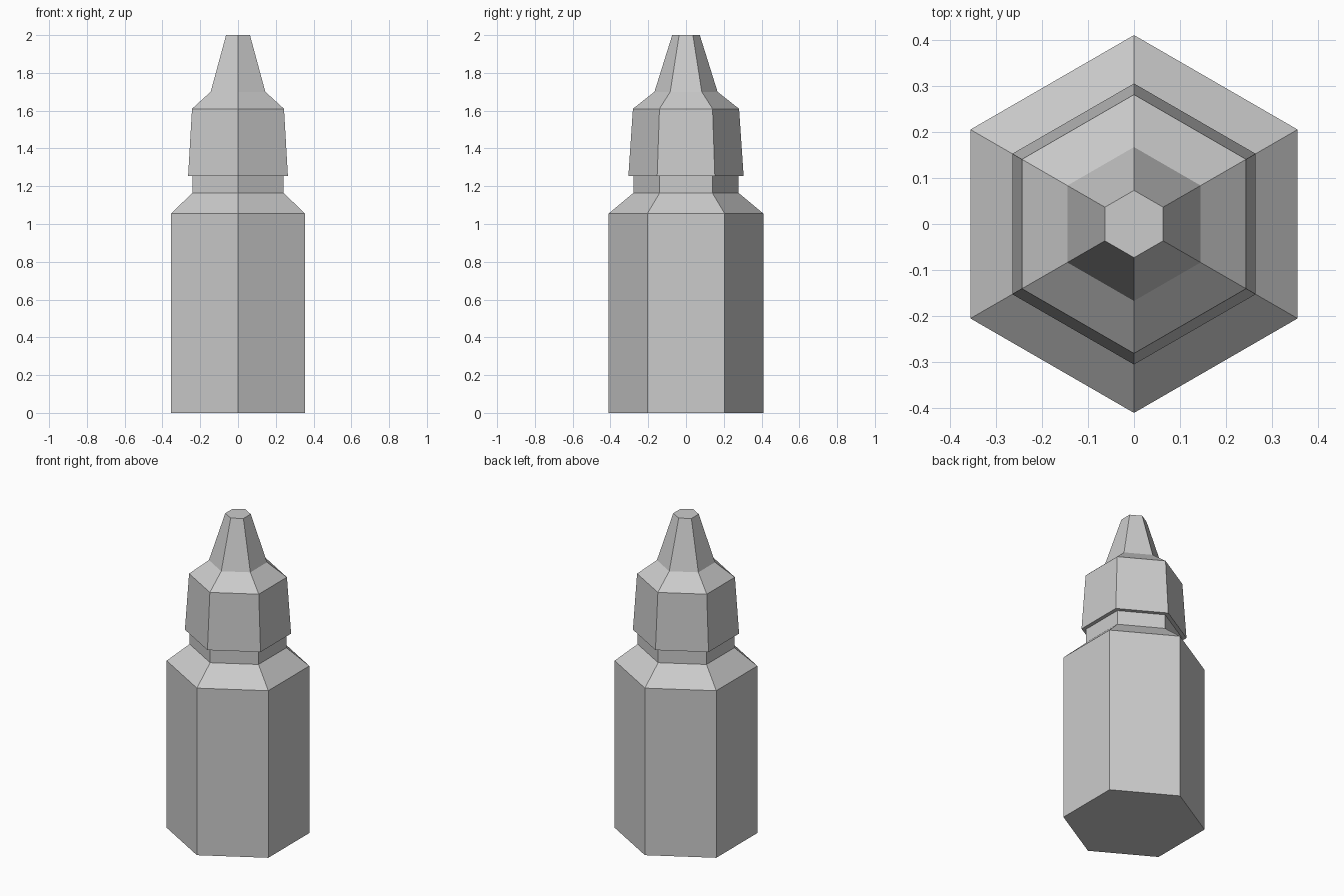
import bpy, bmesh
from math import pi, sin, cos

SIDES = 6

cube = bpy.data.objects.get("Cube")
if cube:
    bpy.data.objects.remove(cube, do_unlink=True)

grey = bpy.data.materials.new("plain_grey")
grey.use_nodes = True
grey.diffuse_color = (0.6, 0.6, 0.6, 1)
grey.node_tree.nodes["Principled BSDF"].inputs["Base Color"].default_value = grey.diffuse_color


def hex_lathe(name, profile, close_bottom=False, close_top=False):
    """Sweep (radius, height) points around z with a corner facing the front."""
    bm = bmesh.new()
    angles = [2 * pi * i / SIDES - pi / 2 for i in range(SIDES)]
    rings = [[bm.verts.new((r * cos(a), r * sin(a), z)) for a in angles]
             for r, z in profile]
    for low, high in zip(rings, rings[1:]):
        for i in range(SIDES):
            j = (i + 1) % SIDES
            bm.faces.new((low[i], low[j], high[j], high[i]))
    if close_bottom:
        bm.faces.new(rings[0][::-1])
    if close_top:
        bm.faces.new(rings[-1])
    mesh = bpy.data.meshes.new(name)
    bm.to_mesh(mesh)
    bm.free()
    mesh.materials.append(grey)
    obj = bpy.data.objects.new(name, mesh)
    bpy.context.collection.objects.link(obj)
    return obj


# Bottle: straight body, sloped shoulder and neck
NECK_R, NECK_TOP = 0.278, 1.255
hex_lathe("bottle", [(0.41, 0), (0.41, 1.055), (NECK_R, 1.165), (NECK_R, NECK_TOP)],
          close_bottom=True)

# Cap: overhanging ledge, tapered skirt, shoulder and pointed nozzle
hex_lathe("nozzle_cap", [(NECK_R, NECK_TOP), (0.305, NECK_TOP), (0.281, 1.61),
                         (0.167, 1.70), (0.073, 2.0)], close_top=True)
